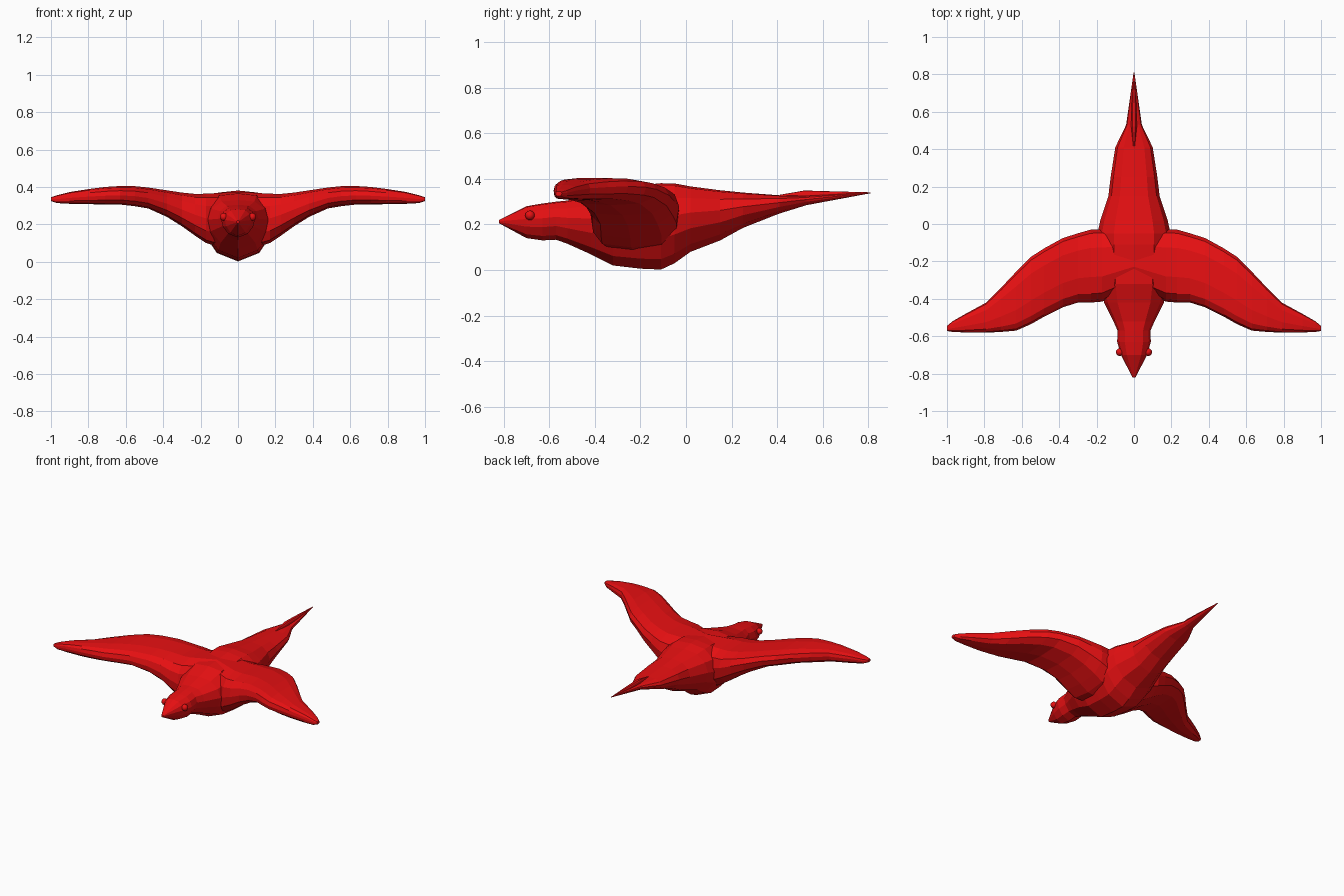
import bpy, bmesh, math
from mathutils import Vector

red = bpy.data.materials.new("red")
red.diffuse_color = (0.8, 0.005, 0.006, 1)


def loft(name, rings):
    """Skin a row of equal-sized point rings and cap both ends."""
    bm = bmesh.new()
    rows = [[bm.verts.new(p) for p in ring] for ring in rings]
    n = len(rows[0])
    for a, b in zip(rows, rows[1:]):
        for i in range(n):
            j = (i + 1) % n
            bm.faces.new((a[i], a[j], b[j], b[i]))
    bm.faces.new(rows[0])
    bm.faces.new(rows[-1])
    bmesh.ops.recalc_face_normals(bm, faces=bm.faces)
    mesh = bpy.data.meshes.new(name)
    bm.to_mesh(mesh)
    bm.free()
    mesh.materials.append(red)
    ob = bpy.data.objects.new(name, mesh)
    bpy.context.collection.objects.link(ob)
    return ob


def body_ring(y, w, top, bottom):
    half = [(0, 1), (0.55, 0.97), (0.88, 0.82), (1, 0.6),
            (0.9, 0.36), (0.58, 0.12), (0, 0)]
    full = half + [(-u, v) for u, v in half[-2:0:-1]]
    return [(u * w, y, bottom + v * (top - bottom)) for u, v in full]


# body: y, half width, top, bottom
body = [(-0.82, 0.008, 0.22, 0.205), (-0.70, 0.07, 0.28, 0.14),
        (-0.63, 0.09, 0.292, 0.13), (-0.57, 0.088, 0.30, 0.133),
        (-0.52, 0.11, 0.305, 0.115), (-0.42, 0.16, 0.33, 0.07),
        (-0.32, 0.18, 0.365, 0.02), (-0.20, 0.19, 0.372, 0.006),
        (-0.11, 0.195, 0.381, 0.002), (-0.05, 0.195, 0.38, 0.03),
        (0.02, 0.18, 0.367, 0.08), (0.15, 0.137, 0.35, 0.13),
        (0.25, 0.125, 0.34, 0.185), (0.41, 0.10, 0.328, 0.248),
        (0.53, 0.042, 0.326, 0.285), (0.81, 0.002, 0.341, 0.337)]
loft("body", [body_ring(*s) for s in body])

# raised spine along the tail
spine = [(0.41, 0.004, 0.33, 0.31), (0.52, 0.015, 0.349, 0.30),
         (0.62, 0.014, 0.346, 0.31), (0.81, 0.001, 0.341, 0.338)]
loft("tail_spine", [body_ring(*s) for s in spine])

# wings: x, leading y, trailing y, top, bottom
wing = [(0.0, -0.33, -0.04, 0.374, 0.05), (0.17, -0.415, -0.03, 0.364, 0.10),
        (0.23, -0.42, -0.03, 0.363, 0.14), (0.30, -0.42, -0.05, 0.37, 0.19),
        (0.38, -0.445, -0.075, 0.382, 0.24), (0.48, -0.495, -0.13, 0.397, 0.285),
        (0.55, -0.535, -0.175, 0.404, 0.297), (0.63, -0.57, -0.255, 0.405, 0.306),
        (0.71, -0.577, -0.34, 0.40, 0.306), (0.79, -0.581, -0.42, 0.39, 0.308),
        (0.90, -0.58, -0.48, 0.373, 0.31), (0.97, -0.577, -0.52, 0.355, 0.314),
        (1.0, -0.572, -0.545, 0.345, 0.325)]
section = [(0, 0.5), (0.03, 0.75), (0.12, 0.92), (0.35, 1), (0.75, 0.98),
           (0.95, 0.86), (1, 0.62), (0.97, 0.3), (0.8, 0.06),
           (0.45, 0), (0.12, 0.06), (0.02, 0.25)]
for name, s in (("right_wing", 1), ("left_wing", -1)):
    loft(name, [[(s * x, f + u * (b - f), lo + v * (hi - lo))
                 for u, v in section] for x, f, b, hi, lo in wing])

# eyes
for name, s in (("right_eye", 1), ("left_eye", -1)):
    bm = bmesh.new()
    bmesh.ops.create_uvsphere(bm, u_segments=12, v_segments=8, radius=0.021)
    bmesh.ops.translate(bm, verts=bm.verts, vec=Vector((s * 0.076, -0.685, 0.24)))
    mesh = bpy.data.meshes.new(name)
    bm.to_mesh(mesh)
    bm.free()
    mesh.materials.append(red)
    mesh.shade_smooth()
    bpy.context.collection.objects.link(bpy.data.objects.new(name, mesh))
